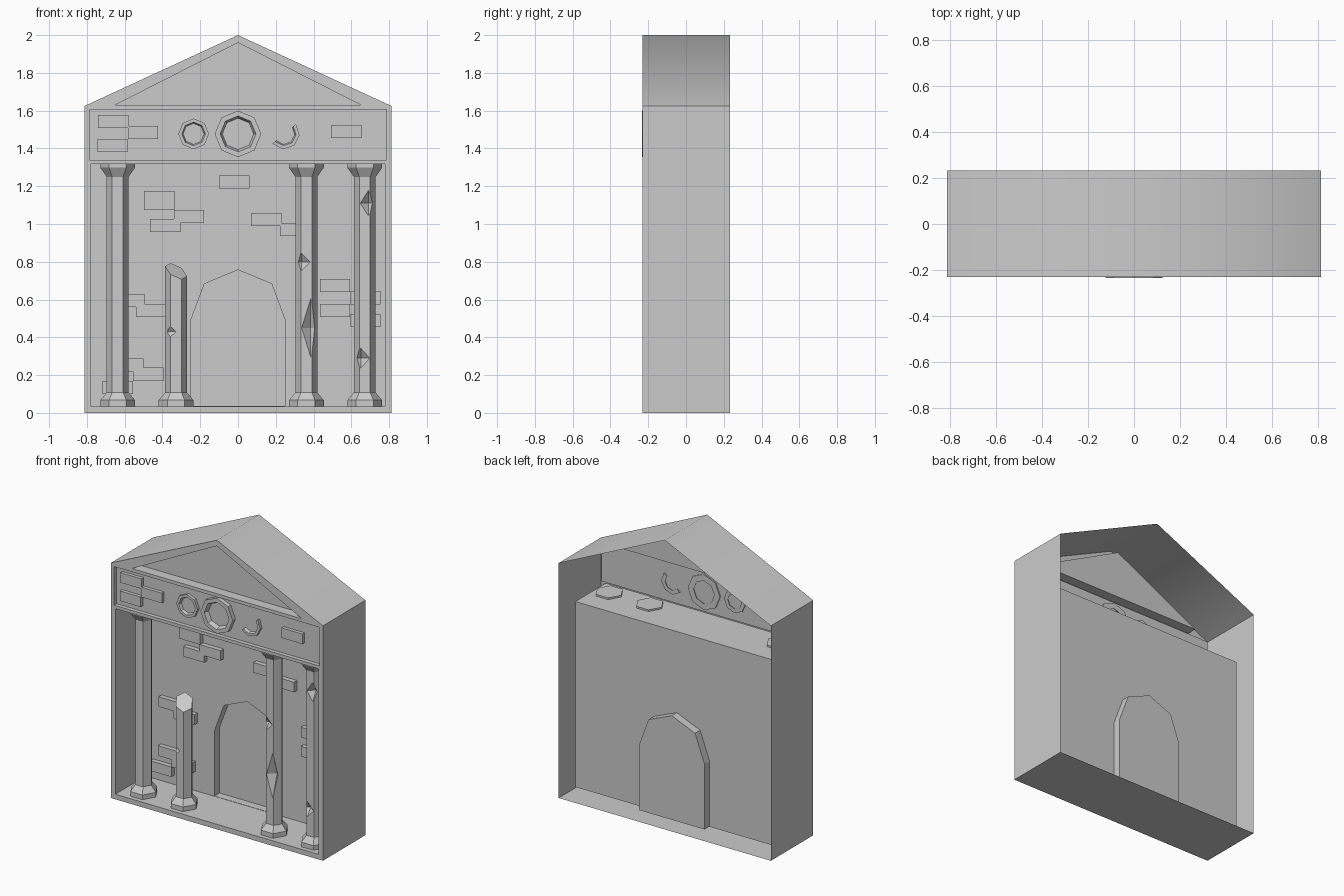
import bpy, bmesh
from math import cos, sin, radians
from mathutils import Vector

cube = bpy.data.objects.get("Cube")
if cube:
    bpy.data.objects.remove(cube, do_unlink=True)

stone = bpy.data.materials.new("grey_stone")
stone.use_nodes = True
GREY = (0.6, 0.6, 0.6, 1)
stone.diffuse_color = GREY
stone.node_tree.nodes["Principled BSDF"].inputs["Base Color"].default_value = GREY

FRONT, BACK = -0.231, 0.232
WALL, FRIEZE = 0.1, -0.203


def finish(bm, name):
    bmesh.ops.recalc_face_normals(bm, faces=bm.faces)
    mesh = bpy.data.meshes.new(name)
    bm.to_mesh(mesh)
    bm.free()
    mesh.materials.append(stone)
    obj = bpy.data.objects.new(name, mesh)
    bpy.context.scene.collection.objects.link(obj)
    return obj


def add_loop(bm, points, y):
    verts = [bm.verts.new((x, y, z)) for x, z in points]
    edges = [bm.edges.new((v, verts[i - 1])) for i, v in enumerate(verts)]
    return verts, edges


def sink(bm, verts, depth, cap):
    """Run a wall straight back from a loop, closing it if wanted."""
    rear = [bm.verts.new(v.co + Vector((0, depth, 0))) for v in verts]
    for i in range(len(verts)):
        bm.faces.new((verts[i - 1], verts[i], rear[i], rear[i - 1]))
    if cap:
        bm.faces.new(rear)


def panel(name, outer, y, recesses, outer_depth=0):
    """Flat sheet with recessed openings (points, depth, capped)."""
    bm = bmesh.new()
    outer_verts, edges = add_loop(bm, outer, y)
    loops = []
    for points, depth, cap in recesses:
        verts, hole_edges = add_loop(bm, points, y)
        edges += hole_edges
        loops.append((verts, depth, cap))
    bmesh.ops.triangle_fill(bm, edges=edges, use_beauty=True, normal=(0, -1, 0))
    for verts, depth, cap in loops:
        sink(bm, verts, depth, cap)
    if outer_depth:
        sink(bm, outer_verts, outer_depth, False)
    return finish(bm, name)


def rect(half, low, high):
    return [(-half, low), (half, low), (half, high), (-half, high)]


# Outer shell: open at the back, with pediment, frieze and porch openings
porch = rect(0.777, 0.035, 1.318)
gable = [(-0.812, 0), (0.812, 0), (0.812, 1.625), (0, 2), (-0.812, 1.625)]
pediment = [(-0.65, 1.63), (0.65, 1.63), (0, 1.96)]
shell = panel("temple_shell", gable, FRONT, [
    (pediment, 0.07, True),
    (rect(0.787, 1.34, 1.607), FRIEZE - FRONT, True),
    (porch, WALL - FRONT, False),
], BACK - FRONT)

# The two roof slopes shade softly across the ridge
bpy.context.view_layer.objects.active = shell
shell.select_set(True)
bpy.ops.object.shade_smooth_by_angle(angle=radians(58))
shell.select_set(False)

# Porch back wall with a shallow arched doorway
half_arch = [(0.25, 0.037), (0.25, 0.49), (0.178, 0.683)]
arch = half_arch + [(0, 0.757)] + [(-x, z) for x, z in reversed(half_arch)]
panel("porch_wall", porch, WALL, [(arch, 0.055, True)])


# Raised bricks, placed by left and lower edge
def brick(name, x, z, y, width=0.16, height=0.069, depth=0.033):
    bm = bmesh.new()
    bmesh.ops.create_cube(bm, size=1)
    for v in bm.verts:
        v.co = Vector((x + (v.co.x + 0.5) * width,
                       y - depth / 2 + v.co.y * depth,
                       z + (v.co.z + 0.5) * height))
    finish(bm, name)


for x, z in [(-0.74, 1.507), (-0.583, 1.45), (-0.745, 1.38), (0.493, 1.455)]:
    brick("frieze_brick", x, z, FRIEZE - 0.001, depth=0.024)

for x, z in [(-0.34, 1.005), (-0.465, 0.958), (-0.1, 1.187), (0.07, 0.99),
             (0.222, 0.937), (0.434, 0.64), (0.595, 0.575), (0.434, 0.508),
             (0.595, 0.455), (-0.655, 0.56), (-0.54, 0.508),
             (-0.66, 0.22), (-0.555, 0.17), (-0.717, 0.1)]:
    brick("wall_brick", x, z, WALL - 0.001)
brick("large_wall_brick", -0.497, 1.074, WALL - 0.001, height=0.101)


# Octagonal frieze medallions, one broken down to a crescent
def ring(name, x, z, scale, front, start=0, steps=8):
    bm = bmesh.new()
    back = FRIEZE + 0.008
    section = [(0.123, back), (0.123, front), (0.095, front), (0.08, back)]
    closed = steps == 8
    rows = []
    for i in range(steps if closed else steps + 1):
        a = radians(start + 45 * i)
        rows.append([bm.verts.new((x + r * scale * cos(a), y, z + r * scale * sin(a)))
                     for r, y in section])
    for i in range(steps):
        a, b = rows[i], rows[(i + 1) % len(rows)]
        for j in range(4):
            bm.faces.new((a[j - 1], a[j], b[j], b[j - 1]))
    if not closed:
        bm.faces.new(rows[0])
        bm.faces.new(rows[-1])
    finish(bm, name)


ring("large_medallion", 0, 1.477, 1, -0.234)
ring("small_medallion", -0.235, 1.477, 0.66, -0.223)
ring("broken_medallion", 0.245, 1.477, 0.66, -0.223, start=220, steps=4)

# Six-sided columns with flared bases and capitals
COLUMN_Y = -0.12
BASE = [(0.092, 0.035), (0.092, 0.067), (0.058, 0.108)]
CAPITAL = [(0.058, 1.25), (0.092, 1.298), (0.092, 1.33)]


def column(name, x, rings, broken=False):
    bm = bmesh.new()
    rows = [[bm.verts.new((x + r * cos(radians(60 * i)),
                           COLUMN_Y + r * sin(radians(60 * i)), z))
             for i in range(6)] for r, z in rings]
    for low, high in zip(rows, rows[1:]):
        for i in range(6):
            bm.faces.new((low[i - 1], low[i], high[i], high[i - 1]))
    bm.faces.new(rows[0])
    bm.faces.new(rows[-1])
    if broken:
        geom = bm.verts[:] + bm.edges[:] + bm.faces[:]
        bmesh.ops.bisect_plane(bm, geom=geom, plane_co=(x, COLUMN_Y, 0.75),
                               plane_no=(0.45, -0.6, 1), clear_outer=True)
        bmesh.ops.holes_fill(bm, edges=[e for e in bm.edges if e.is_boundary])
    return finish(bm, name)


# Chips are cut out with stretched eight-faced blocks
def chip(obj, x, z, width, depth, height):
    bm = bmesh.new()
    centre = Vector((x, COLUMN_Y - 0.052, z))
    top, bottom = (bm.verts.new(centre + Vector((0, 0, s * height))) for s in (1, -1))
    waist = [bm.verts.new(centre + Vector(d)) for d in
             ((width, 0, 0), (0, depth, 0), (-width, 0, 0), (0, -depth, 0))]
    for i in range(4):
        bm.faces.new((waist[i - 1], waist[i], top))
        bm.faces.new((waist[i], waist[i - 1], bottom))
    cutter = finish(bm, "chip_cutter")
    cutter.hide_render = True
    mod = obj.modifiers.new("chip", "BOOLEAN")
    mod.operation = "DIFFERENCE"
    mod.solver = "EXACT"
    mod.object = cutter
    bpy.context.view_layer.objects.active = obj
    bpy.ops.object.modifier_apply(modifier=mod.name)
    bpy.data.objects.remove(cutter, do_unlink=True)


column("right_outer_column", -0.637, BASE + CAPITAL)
stump = column("broken_column", -0.328, BASE + [(0.058, 0.9)], broken=True)
inner = column("left_inner_column", 0.362, BASE + CAPITAL)
outer = column("left_outer_column", 0.671, BASE + CAPITAL)

chip(stump, -0.37, 0.43, 0.045, 0.035, 0.04)
chip(inner, 0.335, 0.8, 0.05, 0.035, 0.05)
chip(inner, 0.385, 0.45, 0.05, 0.05, 0.16)
chip(outer, 0.69, 1.11, 0.045, 0.04, 0.07)
chip(outer, 0.65, 0.29, 0.05, 0.04, 0.055)
